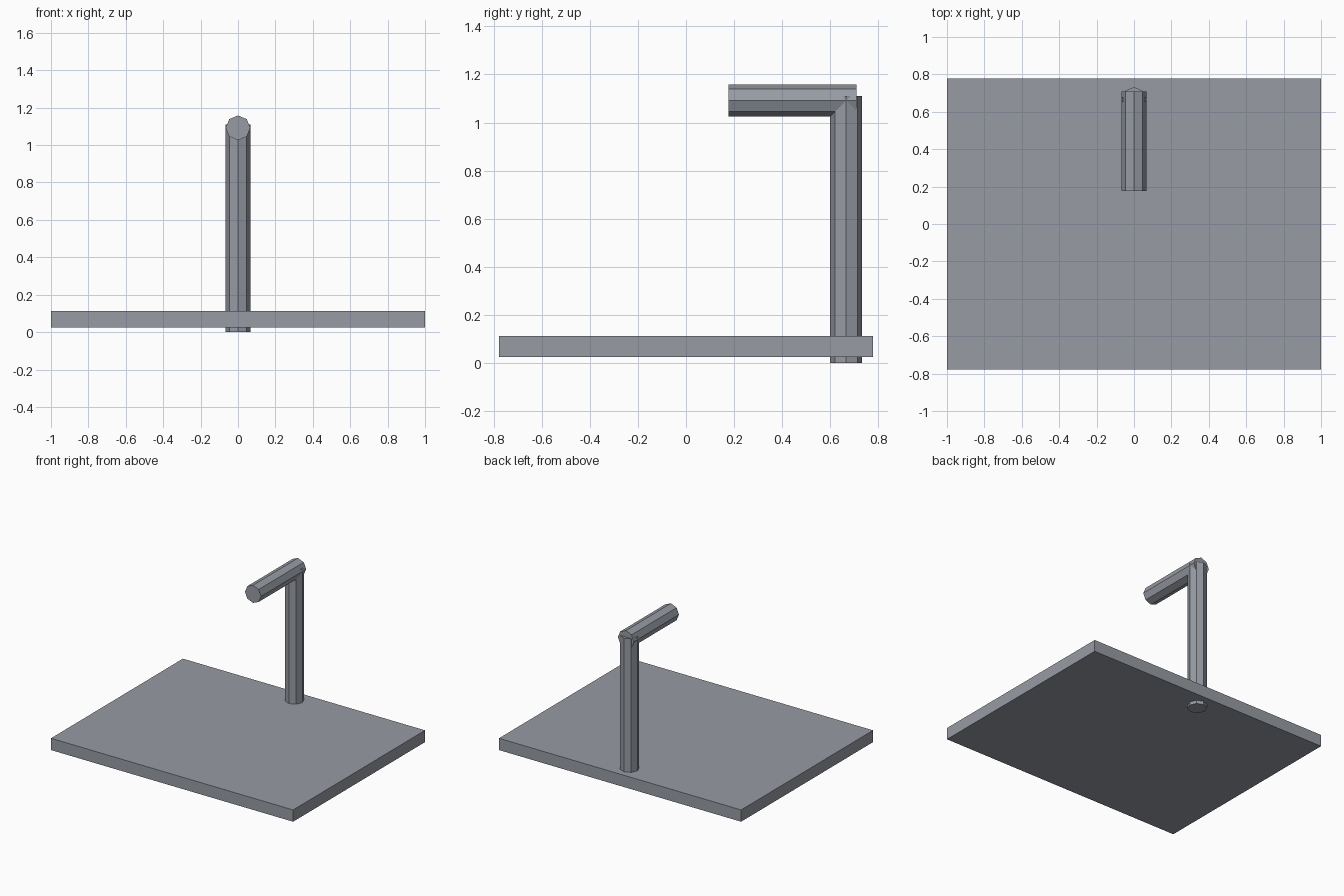
import bpy
from math import pi

cube = bpy.data.objects.get("Cube")
if cube:
    bpy.data.objects.remove(cube, do_unlink=True)

# Single grey metal
metal = bpy.data.materials.new("grey_metal")
metal.use_nodes = True
colour = (0.31, 0.33, 0.37, 1)
metal.diffuse_color = colour
metal.node_tree.nodes["Principled BSDF"].inputs["Base Color"].default_value = colour


def finish(name):
    obj = bpy.context.object
    obj.name = name
    obj.data.materials.append(metal)
    return obj


def octagonal_tube(name, centre, length, rotation=(0, 0, 0)):
    bpy.ops.mesh.primitive_cylinder_add(
        vertices=8, radius=0.066, depth=length, location=centre, rotation=rotation)
    return finish(name)


# Flat rectangular slab
bpy.ops.mesh.primitive_cube_add(size=1, location=(0, 0, 0.069))
slab = finish("base_slab")
slab.scale = (2, 1.556, 0.088)

# Upright post passing through the slab, and the spout reaching forward
octagonal_tube("upright_post", (0, 0.666, 0.555), 1.11)
octagonal_tube("spout", (0, 0.443, 1.092), 0.532, (pi / 2, 0, 0))
